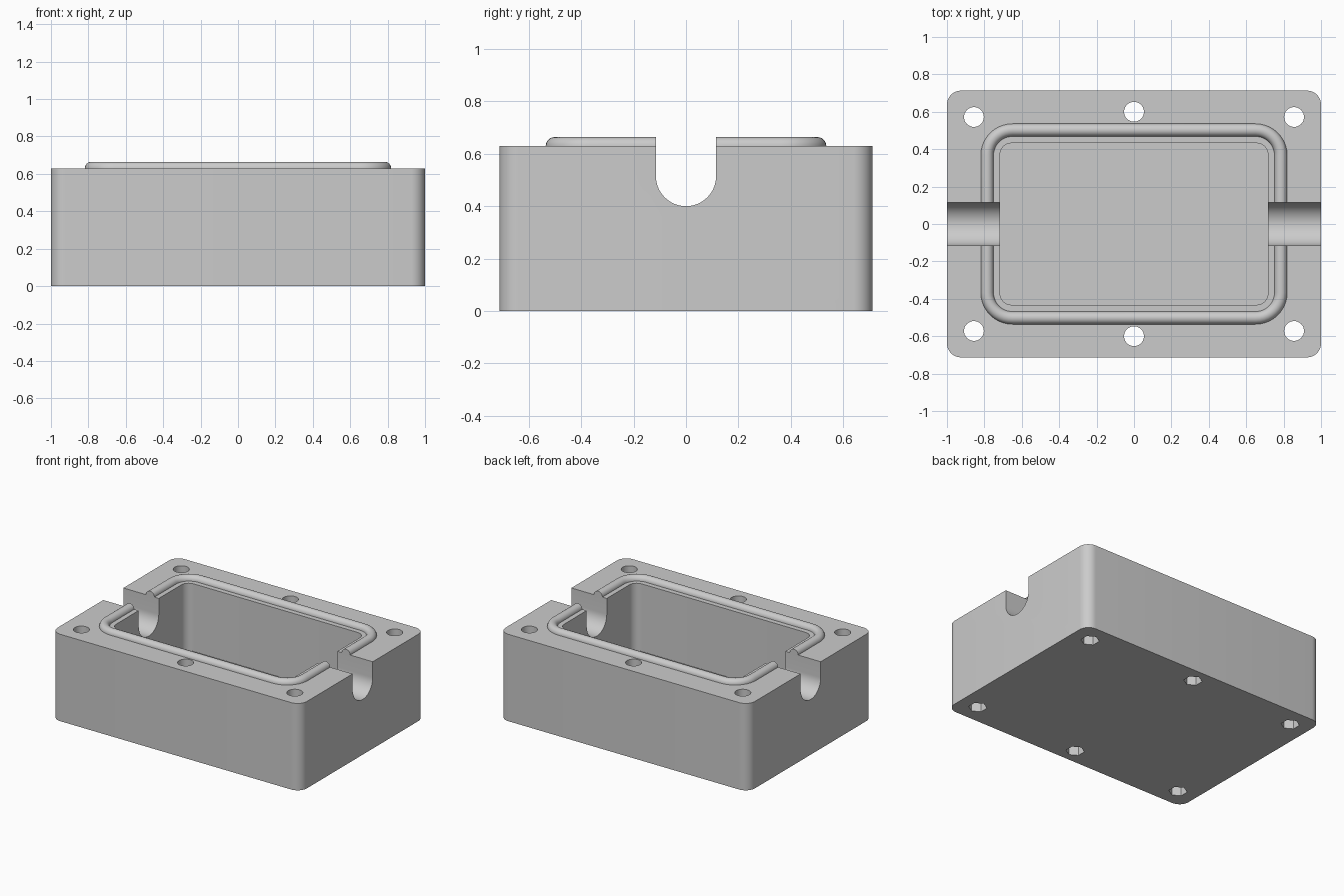
import bpy, bmesh, math
from mathutils import Matrix

cube = bpy.data.objects.get("Cube")
if cube:
    bpy.data.objects.remove(cube, do_unlink=True)

grey = bpy.data.materials.new("plain grey")
grey.use_nodes = True
COLOUR = (0.6, 0.6, 0.6, 1)
grey.diffuse_color = COLOUR
grey.node_tree.nodes["Principled BSDF"].inputs["Base Color"].default_value = COLOUR


def rounded_rect(hx, hy, r, steps=10):
    """Outline of a rectangle with rounded corners, counter-clockwise."""
    points = []
    for k, (sx, sy) in enumerate([(1, 1), (-1, 1), (-1, -1), (1, -1)]):
        for i in range(steps + 1):
            a = (k + i / steps) * math.pi / 2
            points.append((sx * (hx - r) + r * math.cos(a), sy * (hy - r) + r * math.sin(a)))
    return points


def ngon(sides, r, x=0, y=0, turn=0):
    return [(x + r * math.cos(turn + math.tau * i / sides),
             y + r * math.sin(turn + math.tau * i / sides)) for i in range(sides)]


def make_object(name, bm):
    bmesh.ops.recalc_face_normals(bm, faces=bm.faces)
    mesh = bpy.data.meshes.new(name)
    bm.to_mesh(mesh)
    bm.free()
    mesh.materials.append(grey)
    obj = bpy.data.objects.new(name, mesh)
    bpy.context.collection.objects.link(obj)
    return obj


def prism(name, outline, z0, z1, matrix=None):
    bm = bmesh.new()
    base = bm.faces.new([bm.verts.new((x, y, z0)) for x, y in outline])
    top = bmesh.ops.extrude_face_region(bm, geom=[base])["geom"]
    bmesh.ops.translate(bm, vec=(0, 0, z1 - z0),
                        verts=[v for v in top if isinstance(v, bmesh.types.BMVert)])
    if matrix:
        bm.transform(matrix)
    return make_object(name, bm)


def activate(obj):
    bpy.ops.object.select_all(action='DESELECT')
    obj.select_set(True)
    bpy.context.view_layer.objects.active = obj


def cut(obj, cutter):
    mod = obj.modifiers.new("cut", 'BOOLEAN')
    mod.operation, mod.solver, mod.object = 'DIFFERENCE', 'EXACT', cutter
    activate(obj)
    bpy.ops.object.modifier_apply(modifier=mod.name)


HEIGHT = 0.63

# Main block and its cavity
body = prism("enclosure_body", rounded_rect(1, 0.713, 0.075), 0, HEIGHT)
cutters = [prism("cavity_cutter", rounded_rect(0.716, 0.432, 0.06), 0.14, 1)]

# Bolt holes with hexagonal nut pockets underneath
for x, y in [(sx * px, sy * py) for sy in (-1, 1)
             for sx, px, py in [(-1, 0.856, 0.572), (1, 0.856, 0.572), (1, 0, 0.6)]]:
    cutters.append(prism("bolt_cutter", ngon(32, 0.053, x, y), -0.1, 1))
    cutters.append(prism("nut_cutter", ngon(6, 0.0615, x, y, math.pi / 6), -0.1, 0.14))

# Round-bottomed cable slot across both end walls
R = 0.115
arc = [(R * math.cos(a), 0.515 + R * math.sin(a))
       for a in [math.pi * (1 + i / 24) for i in range(25)]]
along_x = Matrix(((0, 0, 1, 0), (1, 0, 0, 0), (0, 1, 0, 0), (0, 0, 0, 1)))
slot = prism("slot_cutter", arc + [(R, 1), (-R, 1)], -1.2, 1.2, along_x)

# Half-round sealing ridge swept around the cavity
W = 0.034
bm = bmesh.new()
section = [(W, -0.02)] + [(W * math.cos(math.pi * i / 12), W * math.sin(math.pi * i / 12))
                          for i in range(13)] + [(-W, -0.02)]
rings = []
for d, z in section:
    outline = rounded_rect(0.785 + d, 0.502 + d, 0.135 + d)
    rings.append([bm.verts.new((x, y, HEIGHT + z)) for x, y in outline])
for a, b in zip(rings, rings[1:] + rings[:1]):
    for i in range(len(a)):
        j = (i + 1) % len(a)
        bm.faces.new((a[i], a[j], b[j], b[i]))
ridge = make_object("sealing_ridge", bm)

for cutter in cutters + [slot]:
    cut(body, cutter)
cut(ridge, slot)
for cutter in cutters + [slot]:
    bpy.data.objects.remove(cutter, do_unlink=True)

for obj in (body, ridge):
    activate(obj)
    bpy.ops.object.shade_smooth_by_angle(angle=math.radians(30))
